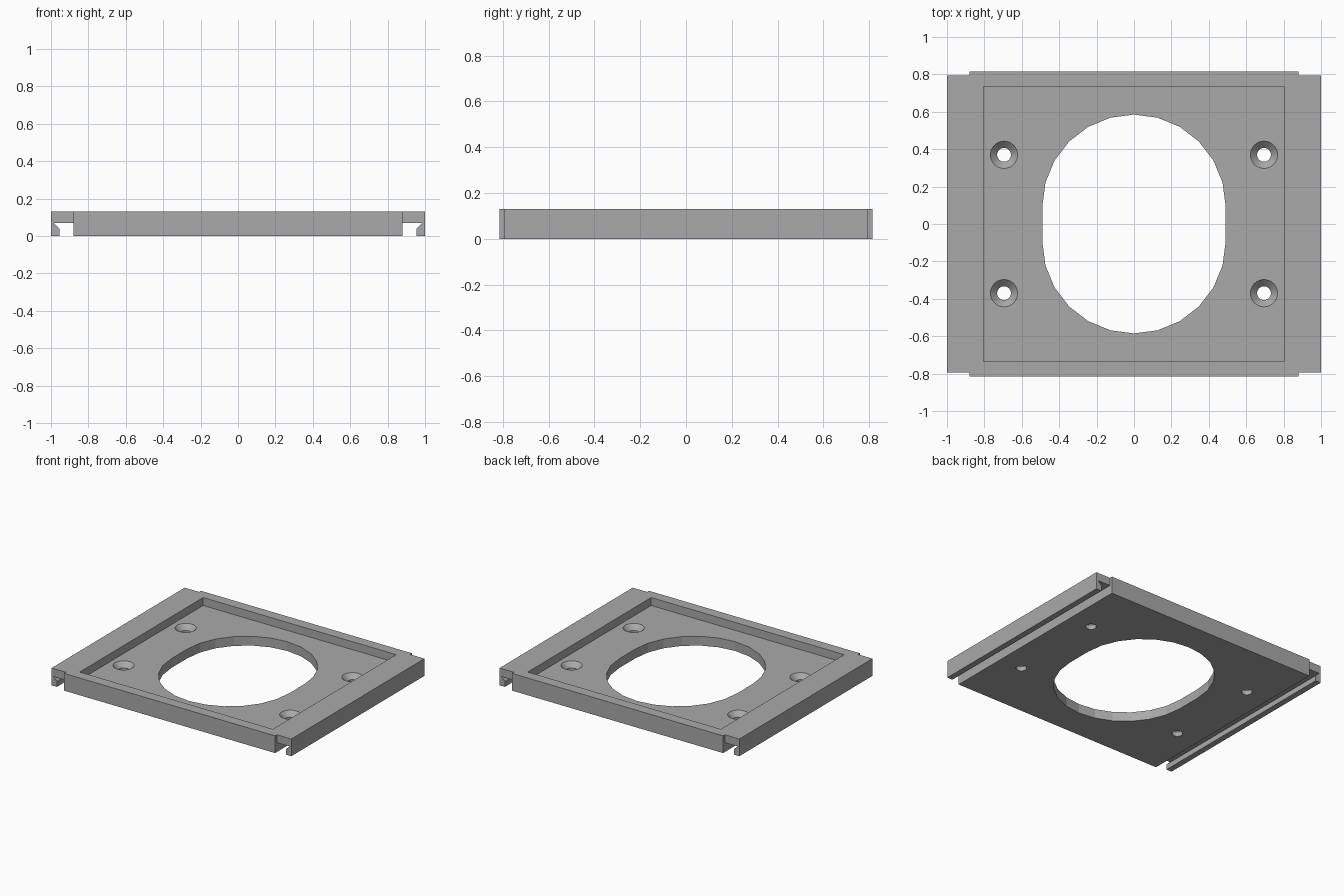
import bpy
from math import cos, sin, pi

cube = bpy.data.objects.get("Cube")
if cube:
    bpy.data.objects.remove(cube, do_unlink=True)

grey = bpy.data.materials.new("mid grey")
grey.use_nodes = True
colour = (0.4, 0.4, 0.4, 1)
grey.diffuse_color = colour
grey.node_tree.nodes["Principled BSDF"].inputs["Base Color"].default_value = colour

HEIGHT, FLOOR = 0.13, 0.07


def loft(name, rings):
    """Closed solid through matching rings of points, capped at both ends."""
    n = len(rings[0])
    verts = [p for ring in rings for p in ring]
    faces = [list(range(n))[::-1], list(range(len(verts) - n, len(verts)))]
    for k in range(len(rings) - 1):
        for i in range(n):
            j = (i + 1) % n
            faces.append([k * n + i, k * n + j, (k + 1) * n + j, (k + 1) * n + i])
    mesh = bpy.data.meshes.new(name)
    mesh.from_pydata(verts, [], faces)
    mesh.materials.append(grey)
    obj = bpy.data.objects.new(name, mesh)
    bpy.context.collection.objects.link(obj)
    return obj


def box(name, x, y, z0, z1):
    corners = [(-x, -y), (x, -y), (x, y), (-x, y)]
    return loft(name, [[(a, b, z) for a, b in corners] for z in (z0, z1)])


def circle(cx, cy, r, z, n=32):
    return [(cx + r * cos(2 * pi * i / n), cy + r * sin(2 * pi * i / n), z)
            for i in range(n)]


def combine(target, tool, operation):
    """Apply a boolean and discard the tool."""
    mod = target.modifiers.new(operation.title(), 'BOOLEAN')
    mod.operation, mod.solver, mod.object = operation, 'EXACT', tool
    bpy.context.view_layer.objects.active = target
    bpy.ops.object.modifier_apply(modifier=mod.name)
    bpy.data.objects.remove(tool, do_unlink=True)


# Main plate with a hooked clip rail along each side
plate = box("mounting_plate", 0.88, 0.815, 0, HEIGHT)
hook = [(0.84, FLOOR), (0.985, FLOOR), (0.955, 0.04), (0.955, 0),
        (1, 0), (1, HEIGHT), (0.84, HEIGHT)]
for side in (1, -1):
    outline = hook if side == 1 else [(-x, z) for x, z in reversed(hook)]
    rail = loft("clip_rail", [[(x, y, z) for x, z in outline] for y in (0.793, -0.793)])
    combine(plate, rail, 'UNION')

# Shallow rectangular recess
combine(plate, box("recess", 0.805, 0.735, FLOOR, 0.3), 'DIFFERENCE')

# Large opening: two half circles joined by short straight sides
opening = []
for half, cy in ((0, 0.095), (pi, -0.095)):
    for i in range(13):
        a = half + i * pi / 12
        opening.append((0.49 * cos(a), cy + 0.49 * sin(a)))
combine(plate, loft("opening", [[(x, y, z) for x, y in opening] for z in (-0.1, 0.3)]),
        'DIFFERENCE')

# Four countersunk screw holes
for sx in (-1, 1):
    for sy in (-1, 1):
        steps = ((0.037, -0.1), (0.037, 0.034), (0.073, FLOOR), (0.073, 0.3))
        hole = loft("screw_hole", [circle(0.695 * sx, 0.37 * sy, r, z) for r, z in steps])
        combine(plate, hole, 'DIFFERENCE')
